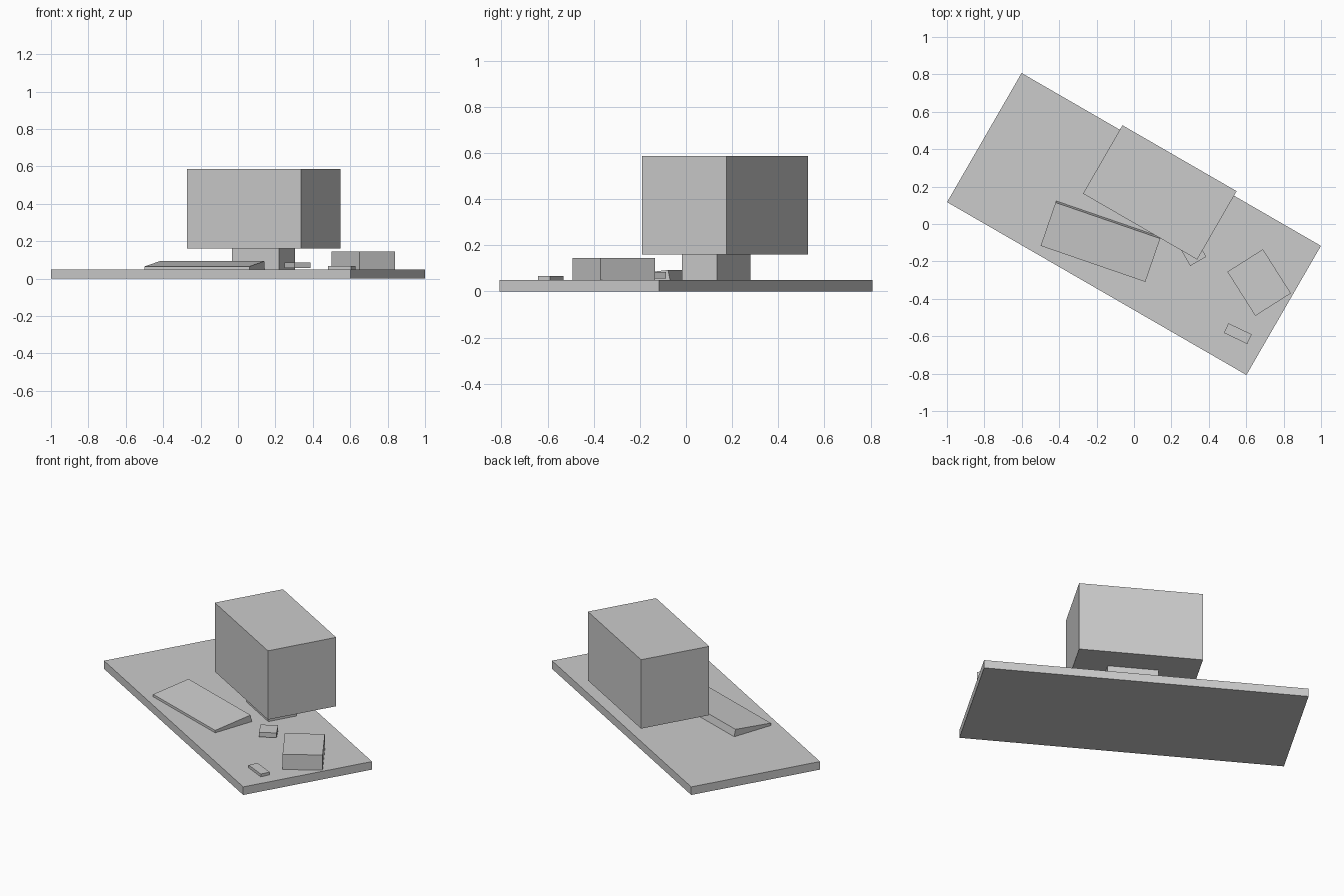
import bpy, math

if "Cube" in bpy.data.objects:
    bpy.data.objects.remove(bpy.data.objects["Cube"])


def prism(name, profile, length, centre, angle):
    """Extrude a side profile of (y, z) points along local x, then turn it about z."""
    n = len(profile)
    verts = [(sx * length / 2, y, z) for sx in (-1, 1) for y, z in profile]
    faces = [tuple(reversed(range(n))), tuple(range(n, 2 * n))]
    faces += [(i, (i + 1) % n, n + (i + 1) % n, n + i) for i in range(n)]
    mesh = bpy.data.meshes.new(name)
    mesh.from_pydata(verts, [], faces)
    obj = bpy.data.objects.new(name, mesh)
    obj.location = (centre[0], centre[1], 0)
    obj.rotation_euler.z = math.radians(angle)
    bpy.context.collection.objects.link(obj)
    return obj


def block(name, length, depth, z0, z1, centre, angle):
    d = depth / 2
    return prism(name, [(-d, z0), (d, z0), (d, z1), (-d, z1)], length, centre, angle)


DESK = 0.05  # height of the desk surface

# Desk top
block("desk_top", 1.848, 0.797, 0, DESK, (0, 0), -30)

# Monitor and its stand
block("monitor", 0.705, 0.422, 0.16, 0.586, (0.138, 0.169), -30)
block("monitor_stand", 0.289, 0.174, DESK, 0.16, (0.137, 0.131), -30)

# Wedge keyboard, rear face leaning slightly forward
prism("keyboard", [(-0.127, DESK), (0.127, DESK), (0.118, 0.093), (-0.127, 0.065)],
      0.592, (-0.178, -0.093), -19)

# Mouse, large box and small box
block("mouse", 0.099, 0.103, 0.056, 0.085, (0.318, -0.155), 30)
block("storage_box", 0.225, 0.279, DESK, 0.144, (0.669, -0.313), 32.4)
block("small_box", 0.138, 0.057, DESK, 0.067, (0.555, -0.586), -25.5)
